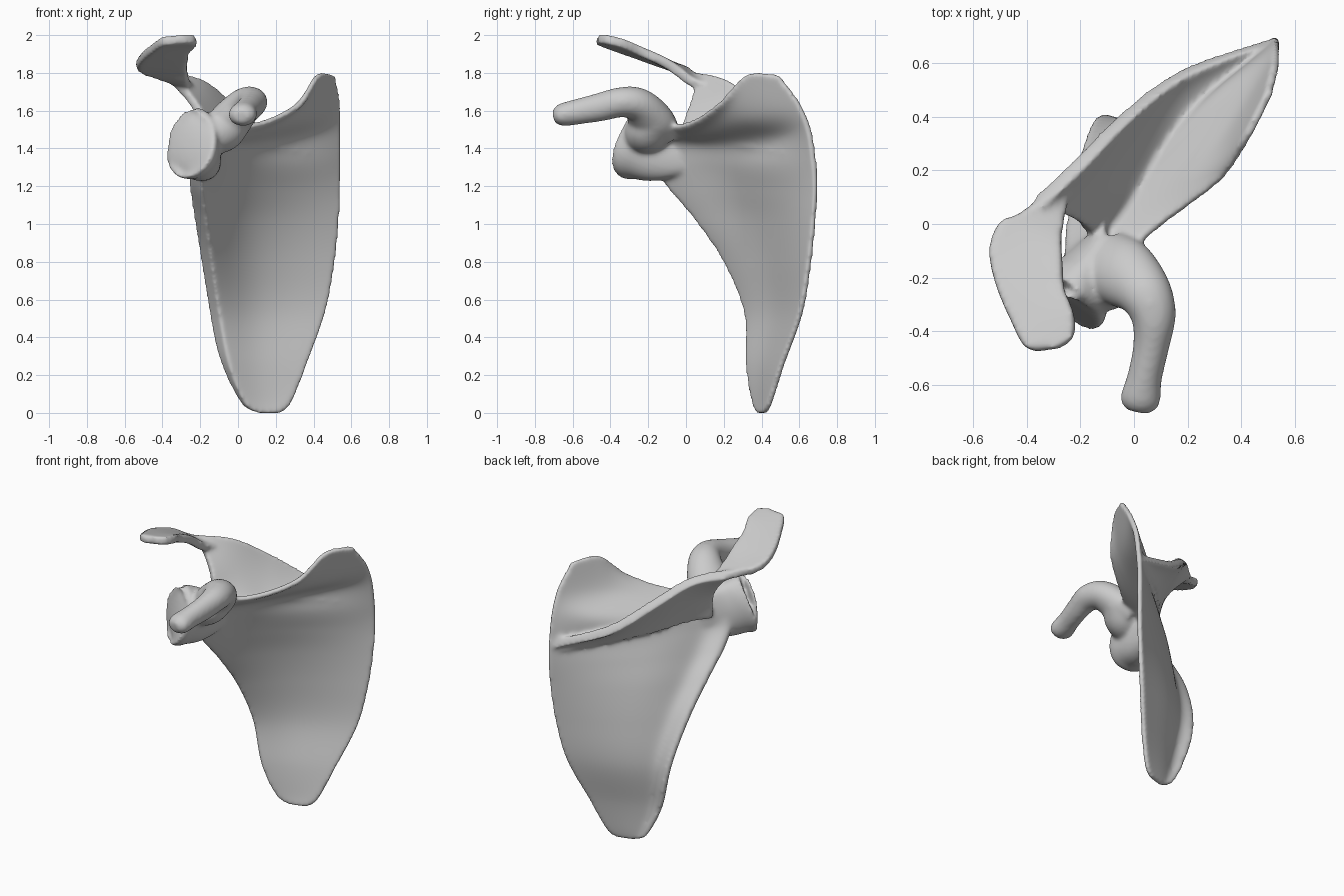
import bpy, bmesh, math
from mathutils import Vector

if "Cube" in bpy.data.objects:
    bpy.data.objects.remove(bpy.data.objects["Cube"])


def spline(pts, n):
    """Resample control tuples (any dimension) with a Catmull-Rom curve."""
    p = [Vector(q) for q in pts]
    p = [p[0] * 2 - p[1]] + p + [p[-1] * 2 - p[-2]]
    out = []
    for i in range(n):
        s = i / (n - 1) * (len(pts) - 1)
        k = min(int(s), len(pts) - 2)
        t = s - k
        a, b, c, d = p[k:k + 4]
        out.append(0.5 * (2 * b + (c - a) * t + (2 * a - 5 * b + 4 * c - d) * t * t
                          + (3 * b - a - 3 * c + d) * t ** 3))
    return out


def loft(name, rings):
    """Skin closed rings into a capped solid."""
    bm = bmesh.new()
    vr = [[bm.verts.new(p) for p in r] for r in rings]
    n = len(vr[0])
    for a, b in zip(vr, vr[1:]):
        for i in range(n):
            j = (i + 1) % n
            bm.faces.new((a[i], a[j], b[j], b[i]))
    for r in (vr[0], vr[-1]):
        # ladder caps suit both flat sheets and ellipses
        for i in range(n // 2 - 1):
            bm.faces.new((r[i], r[i + 1], r[n - 2 - i], r[n - 1 - i]))
    bmesh.ops.recalc_face_normals(bm, faces=bm.faces)
    me = bpy.data.meshes.new(name)
    bm.to_mesh(me)
    bm.free()
    ob = bpy.data.objects.new(name, me)
    bpy.context.collection.objects.link(ob)
    return ob


def sheet(name, rows, nu, nv, front, back):
    """Curved plate through rows of points; front/back give thickness at (u, v)."""
    cols = list(zip(*[spline(r, nu) for r in rows]))
    cols = [spline(c, nv) for c in cols]
    rings = []
    for j in range(nv):
        f, b = [], []
        for i in range(nu):
            du = cols[min(i + 1, nu - 1)][j] - cols[max(i - 1, 0)][j]
            dv = cols[i][min(j + 1, nv - 1)] - cols[i][max(j - 1, 0)]
            n = du.cross(dv).normalized()
            u, v = i / (nu - 1), j / (nv - 1)
            f.append(cols[i][j] + n * front(u, v))
            b.append(cols[i][j] - n * back(u, v))
        rings.append(f + b[::-1])
    return loft(name, rings)


def tube(name, stations, n=24, m=32, taper=0.0):
    """Elliptical sweep; stations are x, y, z, half width, half height."""
    st = spline(stations, n)
    rings = []
    for i, s in enumerate(st):
        t = (st[min(i + 1, n - 1)] - st[max(i - 1, 0)]).to_3d().normalized()
        side = t.cross(Vector((0, 0, 1))).normalized()
        up = side.cross(t)
        rings.append([s.to_3d() + side * s[3] * math.cos(a) * (1 - taper * math.sin(a))
                      + up * s[4] * math.sin(a)
                      for a in [2 * math.pi * (k + 0.5) / m for k in range(m)]])
    return loft(name, rings)


def bowed(z, lx, ly, mx, my, bow):
    """Blade row: lateral edge, middle bowed to the back, medial edge."""
    a, b = Vector((lx, ly, z)), Vector((mx, my, z))
    d = (b - a).normalized()
    return [a, a.lerp(b, .42) + Vector((-d.y, d.x, 0)) * bow, b]


# Blade, from the lower angle up to the superior border
rows = [bowed(*r) for r in (
    (-.003, .105, .385, .22, .415, 0), (.05, .03, .36, .28, .445, .005),
    (.25, -.055, .325, .36, .51, .015), (.53, -.11, .315, .46, .61, .035),
    (.8, -.15, .205, .51, .655, .055), (1.02, -.18, .055, .53, .68, .075),
    (1.18, -.2, -.08, .535, .69, .08), (1.31, -.2, -.17, .538, .685, .08))]
rows += [
    [(-.19, -.2, 1.42), (.01, .13, 1.42), (.28, .44, 1.46), (.538, .655, 1.5)],
    [(-.17, -.2, 1.48), (.05, .05, 1.48), (.32, .3, 1.57), (.532, .6, 1.64)],
    [(-.15, -.2, 1.54), (.1, -.005, 1.53), (.33, .17, 1.635),
     (.42, .32, 1.79), (.505, .49, 1.79)]]


def pillar(u, v):
    # thick lateral border on the back, fading near the lower tip and the top
    fade = min(1, v * 4) * min(1, (1 - v) * 4)
    return .016 + .07 * fade * math.exp(-((u - .04) / .1) ** 2)


parts = [sheet("blade", rows, 40, 80, lambda u, v: .017, pillar)]

# Spine ridge standing off the back of the blade
base = [(-.16, -.04, 1.42), (-.05, .1, 1.42), (.05, .23, 1.39),
        (.2, .4, 1.36), (.36, .54, 1.33), (.5, .66, 1.31)]
crest = [(-.36, .08, 1.785), (-.2, .23, 1.75), (-.04, .395, 1.62),
         (.14, .54, 1.47), (.33, .625, 1.38), (.515, .685, 1.31)]
middle = [(Vector(a) + Vector(b)) / 2 for a, b in zip(base, crest)]
middle[0] = Vector((-.215, .015, 1.60))
ridge = lambda u, v: .018 + .016 * v ** 3 + .035 * (1 - v) ** 3
parts.append(sheet("spine", [base, middle, crest], 40, 20, ridge, ridge))

# Acromion, a flat curved tongue: outer and inner edge points
flat = lambda u, v: .026
parts.append(sheet("acromion", [
    [(-.30, .14, 1.755), (-.25, .09, 1.72)],
    [(-.42, .045, 1.785), (-.26, .02, 1.755)],
    [(-.505, 0, 1.81), (-.27, -.06, 1.82)],
    [(-.54, -.1, 1.84), (-.265, -.14, 1.87)],
    [(-.515, -.23, 1.885), (-.26, -.24, 1.915)],
    [(-.46, -.36, 1.93), (-.225, -.33, 1.955)],
    [(-.415, -.45, 1.963), (-.225, -.42, 1.977)],
    [(-.37, -.475, 1.972), (-.28, -.465, 1.98)]], 16, 40, flat, flat))

# Neck widening into the shallow socket
parts.append(tube("neck_and_socket", [
    (-.1, .01, 1.41, .008, .1), (-.13, -.06, 1.40, .045, .145),
    (-.18, -.165, 1.40, .095, .175), (-.22, -.242, 1.42, .14, .187),
    (-.245, -.282, 1.43, .155, .195), (-.242, -.275, 1.43, .12, .15)], taper=.18))

# Shelf joining socket, notch and coracoid root
parts.append(tube("coracoid_root", [
    (-.2, -.26, 1.48, .06, .09), (-.13, -.225, 1.48, .11, .11),
    (-.06, -.175, 1.50, .12, .105), (.03, -.12, 1.545, .08, .05)]))

# Coracoid hook
parts.append(tube("coracoid", [
    (-.11, -.12, 1.47, .11, .08), (-.04, -.18, 1.55, .13, .1),
    (.035, -.25, 1.63, .105, .09), (.072, -.34, 1.645, .085, .08),
    (.065, -.45, 1.62, .068, .076), (.04, -.57, 1.595, .065, .068),
    (.022, -.66, 1.577, .075, .06), (.015, -.7, 1.57, .045, .035)], n=36))

# Fuse everything into one smooth bone
for o in parts:
    o.select_set(True)
bone = parts[0]
bpy.context.view_layer.objects.active = bone
bpy.ops.object.join()
bone.name = "shoulder_blade"
rm = bone.modifiers.new("fuse", 'REMESH')
rm.mode = 'VOXEL'
rm.voxel_size = 0.011
rm.use_smooth_shade = True
sm = bone.modifiers.new("soften", 'SMOOTH')
sm.factor = 0.5
sm.iterations = 16
